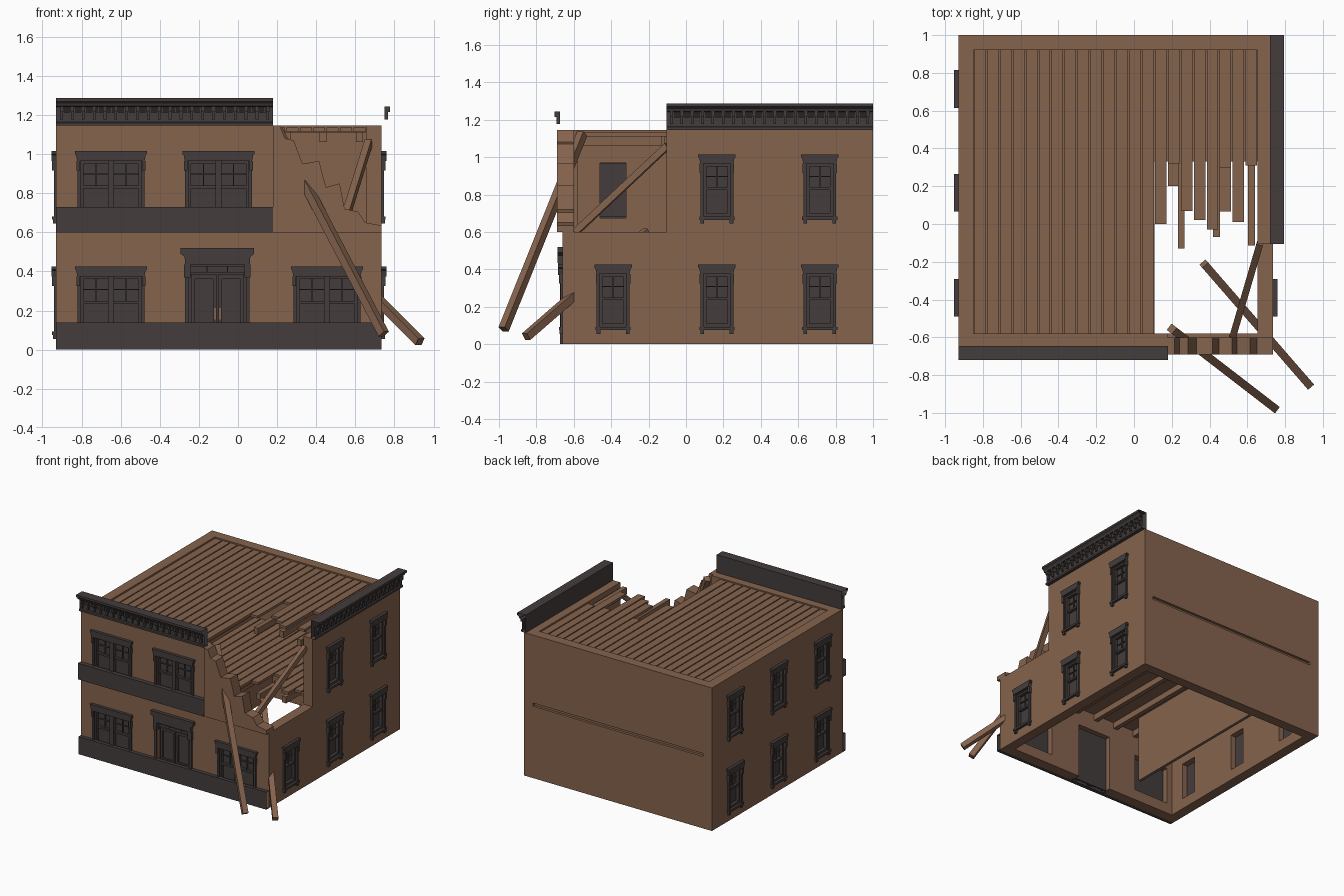
import bpy
import bmesh
from math import pi
from mathutils import Matrix, Vector

default_cube = bpy.data.objects.get("Cube")
if default_cube:
    bpy.data.objects.remove(default_cube, do_unlink=True)


def make_material(name, colour):
    material = bpy.data.materials.new(name)
    material.use_nodes = True
    material.diffuse_color = (*colour, 1)
    material.node_tree.nodes["Principled BSDF"].inputs["Base Color"].default_value = (*colour, 1)
    return material


BROWN = make_material("brown wood and plaster", (0.235, 0.125, 0.075))
DARK = make_material("dark trim", (0.058, 0.046, 0.046))

# Main dimensions of the shell
LEFT, RIGHT, FRONT, BACK = -0.93, 0.735, -0.66, 1.0
THICK, STOREY, TOP = 0.08, 0.6, 1.145
BREAK_X, BREAK_Y = 0.18, -0.105
IN_LEFT, IN_RIGHT = LEFT + THICK, RIGHT - THICK
IN_FRONT, IN_BACK = FRONT + THICK, BACK - THICK


def finish(name, bm, material, matrix=None):
    bmesh.ops.recalc_face_normals(bm, faces=bm.faces)
    mesh = bpy.data.meshes.new(name)
    bm.to_mesh(mesh)
    bm.free()
    mesh.materials.append(material)
    obj = bpy.data.objects.new(name, mesh)
    bpy.context.collection.objects.link(obj)
    if matrix:
        obj.matrix_world = matrix
    return obj


def boxes(name, bounds, material, matrix=None):
    """Several boxes, each (x0, x1, y0, y1, z0, z1), as one part."""
    bm = bmesh.new()
    for x0, x1, y0, y1, z0, z1 in bounds:
        centre = Vector((x0 + x1, y0 + y1, z0 + z1)) / 2
        size = Matrix.Diagonal((x1 - x0, y1 - y0, z1 - z0, 1))
        bmesh.ops.create_cube(bm, size=1, matrix=Matrix.Translation(centre) @ size)
    return finish(name, bm, material, matrix)


def strip(name, profile, x0, x1, material, matrix=None, closed=True):
    """A (y, z) profile run along x, with open ends."""
    bm = bmesh.new()
    ends = [[bm.verts.new((x, y, z)) for y, z in profile] for x in (x0, x1)]
    count = len(profile)
    for i in range(count if closed else count - 1):
        j = (i + 1) % count
        bm.faces.new((ends[0][i], ends[0][j], ends[1][j], ends[1][i]))
    return finish(name, bm, material, matrix)


def prism(name, outline, y0, y1, material, matrix=None):
    """A solid (x, z) outline with depth along y."""
    bm = bmesh.new()
    face = bm.faces.new([bm.verts.new((x, y0, z)) for x, z in outline])
    moved = bmesh.ops.extrude_face_region(bm, geom=[face])["geom"]
    verts = [v for v in moved if isinstance(v, bmesh.types.BMVert)]
    bmesh.ops.translate(bm, verts=verts, vec=(0, y1 - y0, 0))
    return finish(name, bm, material, matrix)


def beam(name, start, end, width=0.042):
    start, end = Vector(start), Vector(end)
    along = end - start
    turn = along.to_track_quat("Z", "Y").to_matrix().to_4x4()
    h = width / 2
    return boxes(name, [(-h, h, -h, h, 0, along.length)], BROWN, Matrix.Translation(start) @ turn)


# Facade frames: local x runs along the wall, local -y points outward
front_face = Matrix.Translation((0, FRONT, 0))
right_face = Matrix.Translation((RIGHT, 0, 0)) @ Matrix.Rotation(pi / 2, 4, "Z")
left_face = Matrix.Translation((LEFT, 0, 0)) @ Matrix.Rotation(-pi / 2, 4, "Z")


def wall(name, x0, x1, z0, z1, matrix, openings):
    """A wall slab with rectangular openings cut through it."""
    slab = boxes(name, [(x0, x1, 0, THICK, z0, z1)], BROWN, matrix)
    if openings:
        cutter = boxes("opening_cutter", [(a, b, -0.1, THICK + 0.1, c, d) for a, b, c, d in openings], BROWN, matrix)
        cutter.hide_render = True
        cut = slab.modifiers.new("openings", "BOOLEAN")
        cut.object, cut.operation, cut.solver = cutter, "DIFFERENCE", "EXACT"
        bpy.context.view_layer.objects.active = slab
        bpy.ops.object.modifier_apply(modifier=cut.name)
        bpy.data.objects.remove(cutter, do_unlink=True)


def window(name, u, base, half, matrix, sashes=1):
    """Hooded sash window; returns the opening it needs."""
    place = matrix @ Matrix.Translation((u, 0, base))
    prism(name + "_hood", [(-half, 0.375), (half, 0.375), (half + 0.006, 0.405), (half + 0.012, 0.41),
                           (half + 0.012, 0.425), (-half - 0.012, 0.425), (-half - 0.012, 0.41),
                           (-half - 0.006, 0.405)], -0.024, 0.01, DARK, place)
    parts = [(-half - 0.006, half + 0.006, -0.02, 0.02, 0.075, 0.092)]
    for side in (-1, 1):
        for outer, inner, low, high, out in ((half, half - 0.018, 0.092, 0.375, 0.012),
                                             (half, half - 0.02, 0.055, 0.075, 0.016),
                                             (half + 0.004, half - 0.014, 0.325, 0.375, 0.02)):
            a, b = sorted((side * outer, side * inner))
            parts.append((a, b, -out, 0.02, low, high))
    inner = half - 0.018
    width = 2 * inner / sashes
    for i in range(sashes):
        a = -inner + i * width
        b = a + width
        mid = (a + b) / 2
        parts += [(a, a + 0.014, 0, 0.03, 0.09, 0.375), (b - 0.014, b, 0, 0.03, 0.09, 0.375),
                  (a, b, 0, 0.03, 0.36, 0.376), (a, b, 0, 0.03, 0.09, 0.11),
                  (a, b, 0.004, 0.032, 0.235, 0.25), (mid - 0.003, mid + 0.003, 0.015, 0.03, 0.25, 0.36),
                  (a, b, 0.015, 0.03, 0.305, 0.31), (a, b, 0.025, 0.034, 0.09, 0.376)]
    if sashes > 1:
        parts.append((-0.016, 0.016, -0.012, 0.03, 0.09, 0.376))
    boxes(name + "_frame", parts, DARK, place)
    return (u - inner, u + inner, base + 0.085, base + 0.378)


# Windows on each side, storey by storey
UPPER = 0.59
SIDE = (-0.39, 0.165, 0.715)
front_low = [window("front_window_lower", u, 0, 0.172, front_face, 2) for u in (-0.65, 0.455)]
front_up = [window("front_window_upper", u, UPPER, 0.172, front_face, 2) for u in (-0.65, -0.1)]
right_low = [window("right_window_lower", u, 0, 0.088, right_face) for u in SIDE]
right_up = [window("right_window_upper", u, UPPER, 0.088, right_face) for u in SIDE[1:]]
left_low = [window("left_window_lower", -u, 0, 0.088, left_face) for u in SIDE]
left_up = [window("left_window_upper", -u, UPPER, 0.088, left_face) for u in SIDE]

# Front door with hood, transom and two leaves
door_place = front_face @ Matrix.Translation((-0.105, 0, 0))
prism("door_hood", [(-0.165, 0.435), (0.165, 0.435), (0.168, 0.475), (0.188, 0.49), (0.188, 0.52),
                    (-0.188, 0.52), (-0.188, 0.49), (-0.168, 0.475)], -0.028, 0.01, DARK, door_place)
door = [(-0.145, 0.145, 0.03, 0.04, 0, 0.44), (-0.145, 0.145, 0.005, 0.04, 0.385, 0.398),
        (-0.145, 0.145, 0.005, 0.04, 0.425, 0.44), (-0.004, 0.004, 0.01, 0.04, 0, 0.39)]
for s in (-1, 1):
    for near, far, out, low, high in ((0.145, 0.165, -0.014, 0, 0.435), (0.138, 0.17, -0.024, 0.37, 0.435),
                                      (0.004, 0.022, 0.02, 0, 0.385), (0.115, 0.133, 0.02, 0, 0.385),
                                      (0.022, 0.115, 0.02, 0.36, 0.385), (0.022, 0.115, 0.02, 0.1, 0.14),
                                      (0.05, 0.055, 0.015, 0.398, 0.425)):
        a, b = sorted((s * near, s * far))
        door.append((a, b, out, 0.035, low, high))
boxes("front_door", door, DARK, door_place)
boxes("door_handles", [(s * 0.013 - 0.005, s * 0.013 + 0.005, 0.013, 0.02, 0.155, 0.212) for s in (-1, 1)],
      BROWN, door_place)

# Walls, with the front right corner of the upper storey missing
wall("front_wall_lower", LEFT, RIGHT, 0, STOREY, front_face, front_low + [(-0.25, 0.04, -0.1, 0.438)])
wall("front_wall_upper", LEFT, BREAK_X, STOREY, TOP, front_face, front_up)
wall("right_wall_lower", FRONT + THICK, BACK, 0, STOREY, right_face, right_low)
wall("right_wall_upper", BREAK_Y, BACK, STOREY, TOP, right_face, right_up)
wall("left_wall_lower", -BACK, -FRONT - THICK, 0, STOREY, left_face, left_low)
wall("left_wall_upper", -BACK, -FRONT - THICK, STOREY, TOP, left_face, left_up)
boxes("back_wall", [(IN_LEFT, IN_RIGHT, IN_BACK, BACK, 0, 0.575),
                    (IN_LEFT, IN_RIGHT, IN_BACK, BACK - 0.02, 0.575, STOREY),
                    (IN_LEFT, IN_RIGHT, IN_BACK, BACK, STOREY, TOP)], BROWN)
boxes("inner_partition", [(-0.36, -0.337, -0.35, IN_BACK, 0, 0.53)], BROWN)

# Broken stepped piece of the front wall
prism("broken_front_wall", [(BREAK_X, STOREY), (BREAK_X, TOP), (0.215, TOP), (0.24, 1.08), (0.285, 1.07),
                            (0.33, 0.95), (0.415, 0.965), (0.45, 0.83), (0.52, 0.85), (0.545, 0.72),
                            (0.615, 0.705), (0.65, 0.65), (RIGHT, 0.635), (RIGHT, STOREY)],
      -0.69, -0.6, BROWN)


# Floor and roof: boards, joists and a thin deck, with ragged ends over the hole
def decking(name, top, ends, joist_shift):
    count = 22
    pitch = (IN_RIGHT - IN_LEFT) / count
    whole = count - len(ends)
    edge = IN_LEFT + whole * pitch
    boards = []
    for i in range(count):
        x = IN_LEFT + i * pitch
        y = IN_FRONT if i < whole else ends[i - whole]
        boards.append((x + 0.004, x + pitch - 0.004, y, IN_BACK, top - 0.02, top))
    boxes(name + "_boards", boards, BROWN)
    under = top - 0.02
    boxes(name + "_deck", [(IN_LEFT, edge, IN_FRONT, IN_BACK, under - 0.004, under),
                           (edge, IN_RIGHT, 0.33, IN_BACK, under - 0.004, under)], BROWN)
    joists = []
    broken = {0: -0.115, 1: -0.07, 2: -0.13}
    for i in range(8):
        x = 0.622 - i * 0.186
        y = broken[i] + joist_shift if i in broken else IN_FRONT
        joists.append((x - 0.018, x + 0.018, y, IN_BACK, under - 0.052, under - 0.002))
    boxes(name + "_joists", joists, BROWN)


decking("roof", 1.135, (0, 0.32, 0.07, 0.02, -0.03, 0.3, 0.01, 0.31), 0)
decking("floor", STOREY, (0.01, 0.2, 0.1, 0.05, 0, 0.065, 0.04, 0.33), 0.03)

# Fallen beams
beam("long_fallen_beam", (0.2, -0.555, 1.125), (0.745, -0.975, 0.08))
beam("short_fallen_beam", (0.37, -0.21, 0.6), (0.93, -0.855, 0.04))
beam("leaning_beam", (0.525, -0.59, 0.6), (0.668, -0.1, 1.06), 0.036)

# Dark bands across the front
strip("plinth", [(0, 0), (-0.03, 0), (-0.03, 0.14), (0, 0.14)], LEFT, RIGHT, DARK, front_face)
strip("sill_band", [(0, STOREY), (-0.035, STOREY), (-0.035, 0.73), (0, 0.73)], LEFT, BREAK_X, DARK, front_face)


# Cornices with brackets and dentils
def cornice(name, x0, x1, matrix):
    strip(name, [(0.015, TOP), (0.015, 1.287), (-0.06, 1.287), (-0.06, 1.27), (-0.045, 1.258), (-0.04, 1.245),
                 (-0.018, 1.24), (-0.018, 1.165), (-0.026, 1.16), (-0.026, TOP)], x0, x1, DARK, matrix)
    brackets, dentils = [], []
    count = round((x1 - x0) / 0.0555)
    step = (x1 - x0) / count
    for i in range(count):
        x = x0 + (i + 0.5) * step
        brackets += [(x - 0.009, x + 0.009, -0.042, -0.015, 1.215, 1.243),
                     (x - 0.007, x + 0.007, -0.032, -0.015, 1.178, 1.215)]
        for shift in (0.3, 0.5, 0.7):
            d = x + shift * step
            dentils.append((d - 0.004, d + 0.004, -0.028, -0.015, 1.21, 1.24))
    boxes(name + "_brackets", brackets, DARK, matrix)
    boxes(name + "_dentils", dentils[:-3], DARK, matrix)


cornice("front_cornice", LEFT, BREAK_X, front_face)
cornice("right_cornice", BREAK_Y, BACK, right_face)
